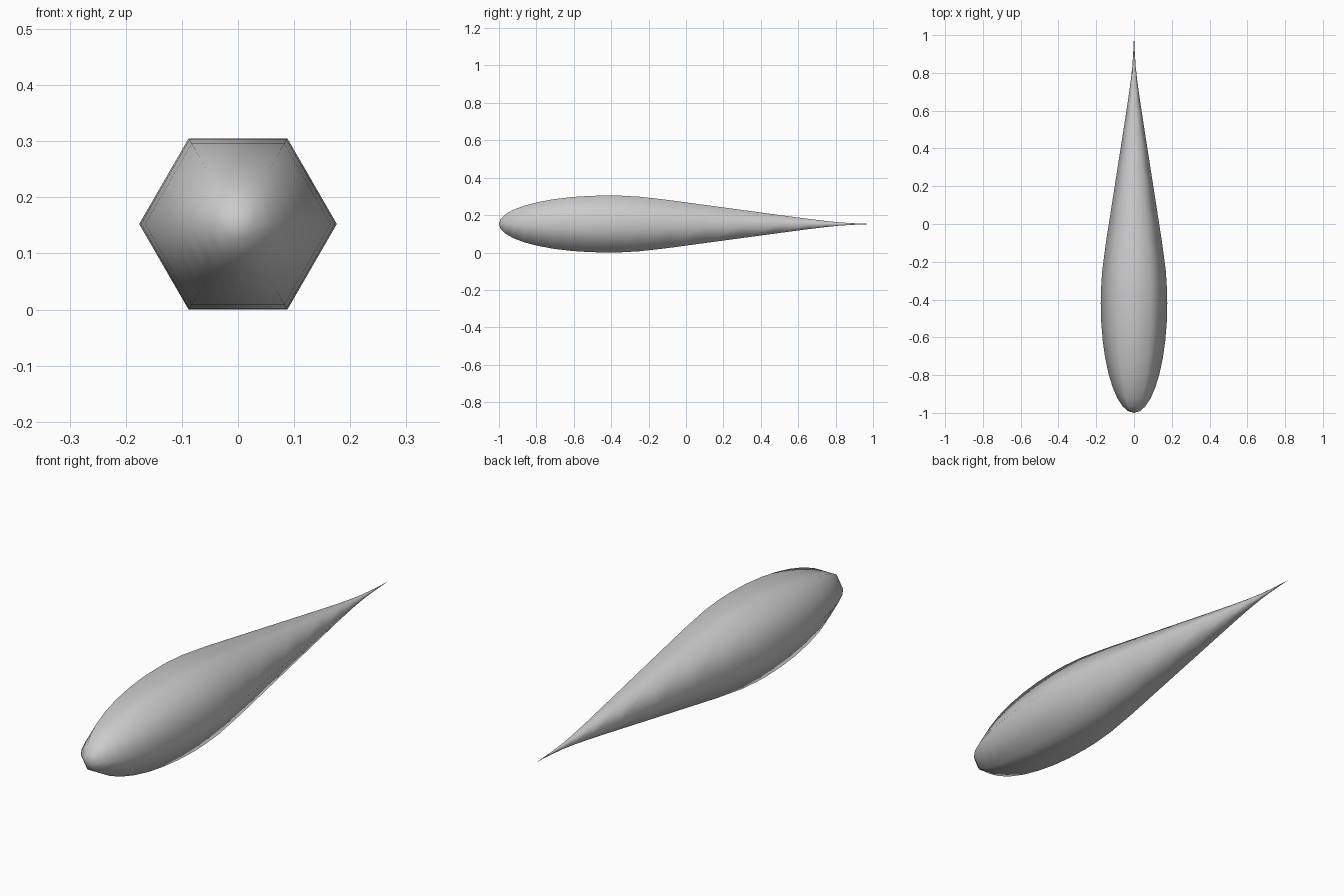
import bpy, bmesh, math

if "Cube" in bpy.data.objects:
    bpy.data.objects.remove(bpy.data.objects["Cube"])

SIDES = 6
MID_Z = 0.1525
COS30 = math.cos(math.pi / SIDES)

# Profile of the teardrop: (y, half height); rounded nose, then a hollowed tail
nose = [(-0.42 - 0.58 * math.cos(a), 0.1525 * math.sin(a))
        for a in (math.radians(90 * i / 9) for i in range(1, 10))]
tail = [(-0.35, 0.1515), (-0.25, 0.146), (-0.1, 0.129), (0.1, 0.102),
        (0.3, 0.075), (0.5, 0.048), (0.65, 0.028), (0.75, 0.016),
        (0.83, 0.008), (0.9, 0.004), (0.96, 0.0015)]

bm = bmesh.new()


def ring(y, half_height):
    r = half_height / COS30
    return [bm.verts.new((r * math.cos(2 * math.pi * i / SIDES), y,
                          MID_Z + r * math.sin(2 * math.pi * i / SIDES)))
            for i in range(SIDES)]


# Six-sided skin between rings, closed with a point at each end
rings = [ring(y, h) for y, h in nose + tail]
for a, b in zip(rings, rings[1:]):
    for i in range(SIDES):
        j = (i + 1) % SIDES
        bm.faces.new((a[i], a[j], b[j], b[i]))
for end, y in ((rings[0], -1.0), (rings[-1], 1.0)):
    tip = bm.verts.new((0, y, MID_Z))
    for i in range(SIDES):
        bm.faces.new((tip, end[i], end[(i + 1) % SIDES]))
bmesh.ops.recalc_face_normals(bm, faces=bm.faces)
for f in bm.faces:
    f.smooth = True

mesh = bpy.data.meshes.new("teardrop_body")
bm.to_mesh(mesh)
bm.free()
body = bpy.data.objects.new("teardrop_body", mesh)
bpy.context.collection.objects.link(body)
